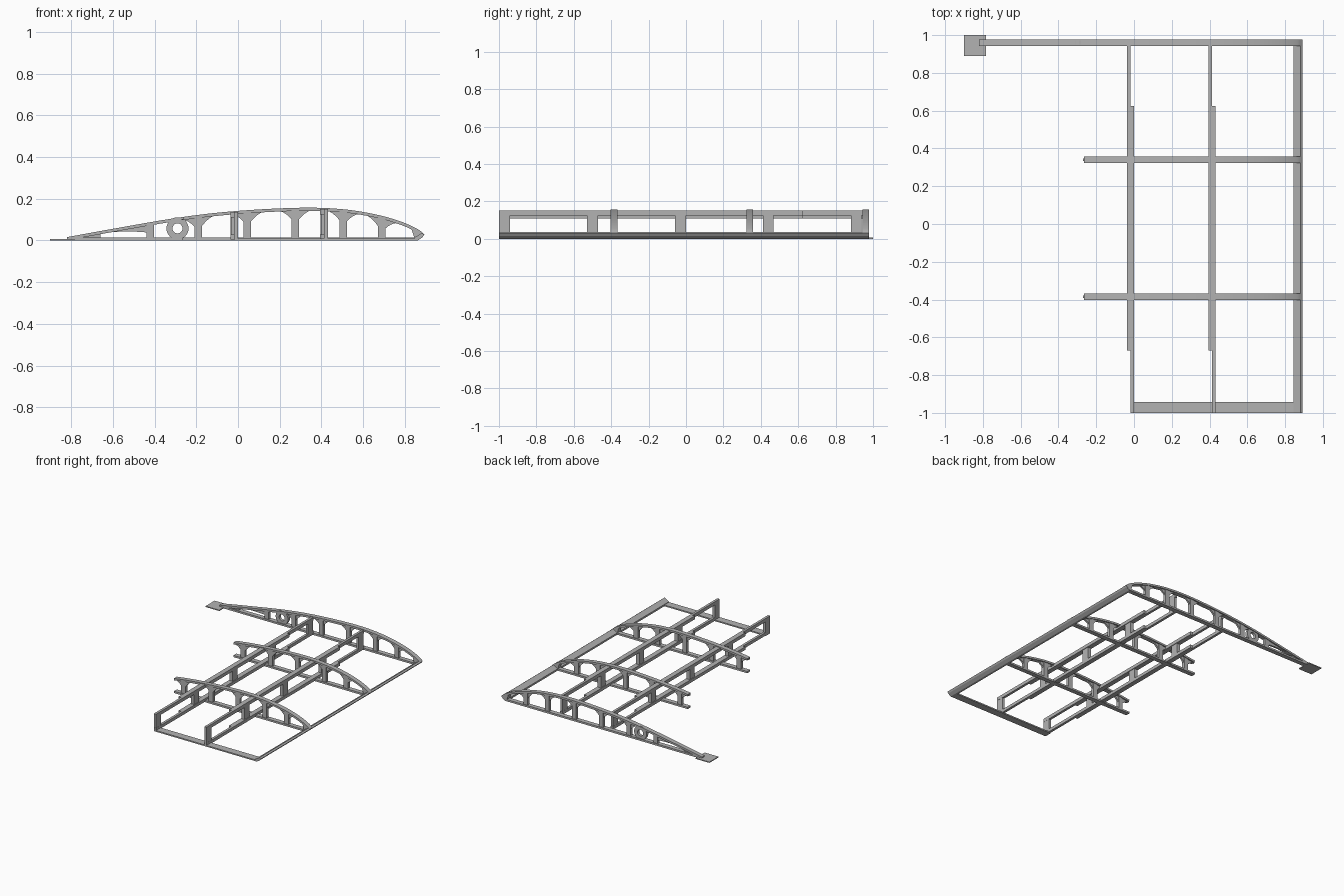
import bpy, bmesh, math
from mathutils import Vector

if "Cube" in bpy.data.objects:
    bpy.data.objects.remove(bpy.data.objects["Cube"])

grey = bpy.data.materials.new("plain_grey")
grey.use_nodes = True
grey.diffuse_color = (0.45, 0.45, 0.45, 1)
grey.node_tree.nodes["Principled BSDF"].inputs["Base Color"].default_value = grey.diffuse_color


def finish(name, bm):
    bmesh.ops.remove_doubles(bm, verts=bm.verts, dist=1e-5)
    bmesh.ops.recalc_face_normals(bm, faces=bm.faces)
    mesh = bpy.data.meshes.new(name)
    bm.to_mesh(mesh)
    bm.free()
    mesh.materials.append(grey)
    obj = bpy.data.objects.new(name, mesh)
    bpy.context.collection.objects.link(obj)
    return obj


def box(name, x0, x1, y0, y1, z0, z1):
    bm = bmesh.new()
    bmesh.ops.create_cube(bm, size=1)
    for v in bm.verts:
        v.co = ((x0 + x1) / 2 + v.co.x * (x1 - x0),
                (y0 + y1) / 2 + v.co.y * (y1 - y0),
                (z0 + z1) / 2 + v.co.z * (z1 - z0))
    return finish(name, bm)


def strip(name, outer, inner, y, depth, closed=False):
    """Solid band between two matching x-z paths, centred on y."""
    bm = bmesh.new()
    rows = []
    for o, i in zip(outer, inner):
        rows.append([bm.verts.new((p[0], y + s * depth / 2, p[1]))
                     for p, s in ((o, -1), (i, -1), (i, 1), (o, 1))])
    pairs = list(zip(rows, rows[1:]))
    if closed:
        pairs.append((rows[-1], rows[0]))
    else:
        bm.faces.new(rows[0])
        bm.faces.new(rows[-1])
    for a, b in pairs:
        for k in range(4):
            n = (k + 1) % 4
            bm.faces.new((a[k], a[n], b[n], b[k]))
    return finish(name, bm)


# Upper wing profile, smoothed between a few stations
stations = [(-0.89, 0.004), (-0.82, 0.016), (-0.6, 0.056), (-0.27, 0.112), (0, 0.142),
            (0.3, 0.157), (0.5, 0.15), (0.66, 0.125), (0.78, 0.091), (0.86, 0.055), (0.893, 0.03)]


def sample_profile():
    pts = [Vector(s) for s in stations]
    pts = [2 * pts[0] - pts[1]] + pts + [2 * pts[-1] - pts[-2]]
    out = []
    for a, b, c, d in zip(pts, pts[1:], pts[2:], pts[3:]):
        for k in range(6):
            t = k / 6
            out.append(b + (c - a) * t / 2 + (2 * a - 5 * b + 4 * c - d) * t * t / 2
                       + (3 * b - a - 3 * c + d) * t ** 3 / 2)
    return out + [pts[-2]]


profile = sample_profile()


def top(x):
    for a, b in zip(profile, profile[1:]):
        if a.x <= x <= b.x:
            return a.y + (b.y - a.y) * (x - a.x) / (b.x - a.x)
    return 0.01


CAP = 0.015
RIB = 0.035


def gusset(name, x, side, length, drop, y):
    """Concave corner plate under the upper cap."""
    outer, inner = [], []
    for k in range(9):
        t = k / 8
        px = x + side * length * t
        z = top(px) - CAP * 0.6
        outer.append((px, z))
        inner.append((px, max(0.008, z - 0.004 - drop * (1 - t) ** 1.7)))
    strip(name, outer, inner, y, 0.014)


def rib(name, y, start):
    # Upper and lower cap strips
    pts = [Vector((start, top(start)))] + [p for p in profile if p.x > start + 0.005]
    inner = []
    for k, p in enumerate(pts):
        d = (pts[min(k + 1, len(pts) - 1)] - pts[max(k - 1, 0)]).normalized()
        q = p + Vector((d.y, -d.x)) * CAP
        inner.append((q.x, max(q.y, 0.002)))
    cap = strip(name + "_upper_cap", pts, inner, y, RIB)
    bpy.ops.object.select_all(action='DESELECT')
    cap.select_set(True)
    bpy.context.view_layer.objects.active = cap
    bpy.ops.object.shade_smooth_by_angle(angle=math.radians(25))
    box(name + "_lower_cap", start, 0.86, y - RIB / 2, y + RIB / 2, 0, 0.014)
    # Nose block
    strip(name + "_nose", [(0.83, 0.06), (0.86, 0.05), (0.893, 0.03)],
          [(0.845, 0.012), (0.86, 0), (0.885, 0.018)], y, RIB)
    # Uprights with corner plates
    for x in (-0.42, -0.19, 0.045, 0.275, 0.505, 0.69):
        if x - 0.03 < start:
            continue
        box(name + "_upright", x - 0.018, x + 0.018, y - 0.012, y + 0.012, 0.01, top(x) - 0.008)
        if x > -0.4:
            for side in (-1, 1):
                gusset(name + "_gusset", x + side * 0.015, side, 0.065, 0.045, y)


# Ribs
ribs = {"rear_rib": (0.96, -0.82), "middle_rib": (0.34, -0.265), "front_rib": (-0.385, -0.265)}
for rib_name, (rib_y, rib_start) in ribs.items():
    rib(rib_name, rib_y, rib_start)

# Tail of the long rib: solid wedge, long corner plate and ring
xs = [-0.82 + 0.02 * k for k in range(9)]
strip("tail_wedge", [(x, top(x) - 0.004) for x in xs], [(x, 0.008) for x in xs], 0.96, 0.014)
gusset("tail_gusset", -0.43, -1, 0.22, 0.035, 0.96)
ring = [(math.cos(k * math.pi / 16), math.sin(k * math.pi / 16)) for k in range(32)]
strip("tube_ring", [(-0.29 + 0.053 * c, 0.058 + 0.053 * s) for c, s in ring],
      [(-0.29 + 0.024 * c, 0.058 + 0.024 * s) for c, s in ring], 0.96, 0.022, closed=True)
box("tail_plate", -0.9, -0.783, 0.89, 1.0, 0, 0.007)

# Spars: paired, staggered cap strips joined by uprights
for spar, x in (("rear_spar", -0.018), ("main_spar", 0.413)):
    high = top(x) - 0.005
    for level, z0, z1 in (("lower", 0.004, 0.028), ("upper", high - 0.026, high)):
        box(f"{spar}_{level}_inner_cap", x - 0.019, x, -0.67, 0.945, z0, z1)
        box(f"{spar}_{level}_outer_cap", x, x + 0.019, -1.0, 0.625, z0, z1)
    for y, a, b in ((-0.97, 0, 0.018), (-0.5, -0.014, 0.014), (-0.03, -0.014, 0.014),
                    (0.44, -0.014, 0.014), (0.91, -0.018, 0)):
        box(spar + "_upright", x + a, x + b, y - 0.029, y + 0.029, 0.01, high - 0.01)

# Leading edge and bottom end strip
strip("leading_edge", [(0.845, 0.014), (0.882, 0.036), (0.893, 0.028)],
      [(0.845, 0), (0.862, 0), (0.885, 0.016)], -0.0125, 1.975)
box("end_strip", -0.018, 0.86, -1.0, -0.943, 0, 0.01)
